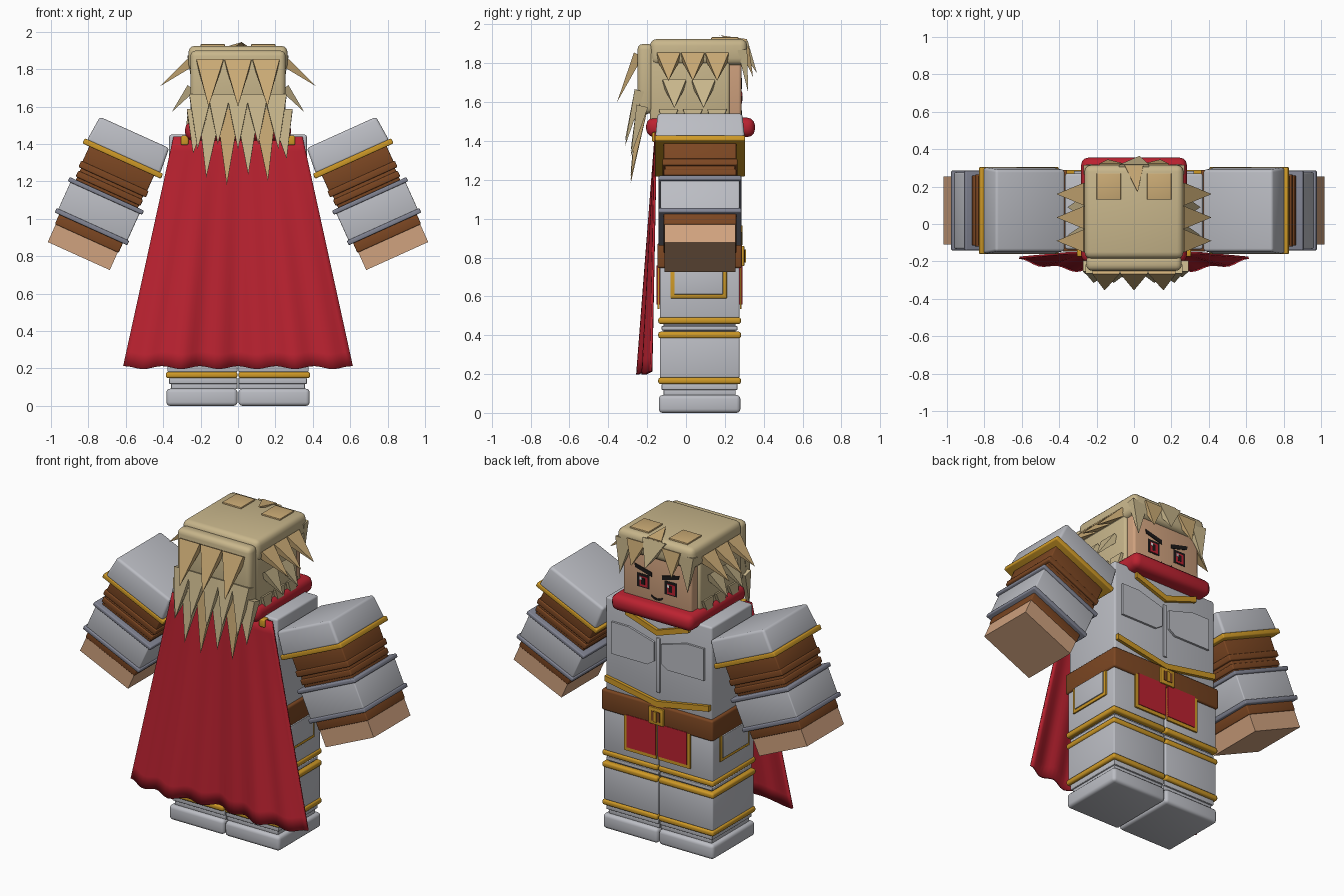
import bpy, bmesh, math
from mathutils import Vector, Matrix

cube = bpy.data.objects.get("Cube")
if cube:
    bpy.data.objects.remove(cube, do_unlink=True)


def material(name, r, g, b):
    m = bpy.data.materials.new(name)
    m.use_nodes = True
    m.diffuse_color = (r, g, b, 1)
    m.node_tree.nodes["Principled BSDF"].inputs["Base Color"].default_value = (r, g, b, 1)
    return m


SILVER = material("silver plate", .50, .51, .55)
STEEL = material("dark steel", .22, .23, .29)
GOLD = material("gold trim", .62, .32, .02)
BROWN = material("brown leather", .20, .062, .016)
RED = material("red cloth", .50, .016, .03)
SKIN = material("skin", .63, .36, .21)
HAIR = material("blond hair", .58, .47, .26)
TAN = material("tan hair", .60, .41, .18)
BLACK = material("black", .012, .01, .01)
WHITE = material("white", .85, .85, .85)
parts = []


def finish(name, bm, mat):
    bmesh.ops.recalc_face_normals(bm, faces=bm.faces)
    me = bpy.data.meshes.new(name)
    bm.to_mesh(me)
    bm.free()
    me.materials.append(mat)
    ob = bpy.data.objects.new(name, me)
    bpy.context.collection.objects.link(ob)
    parts.append(ob)
    return ob


def box(name, x, y, z, mat, bevel=.008, flare=1.0):
    """Rounded box from (low, high) ranges; flare widens the underside."""
    bm = bmesh.new()
    bmesh.ops.create_cube(bm, size=1)
    for v in bm.verts:
        f = flare if v.co.z < 0 else 1
        v.co = [(a + b) / 2 + c * (b - a) * k
                for (a, b), c, k in zip((x, y, z), v.co, (f, f, 1))]
    if bevel:
        bmesh.ops.bevel(bm, geom=bm.edges[:], offset=bevel, segments=3,
                        profile=.5, affect='EDGES')
    return finish(name, bm, mat)


def plate(name, pts, y0, y1, mat):
    """Outline in x and z, extruded along y."""
    bm = bmesh.new()
    f = bm.faces.new([bm.verts.new((x, y0, z)) for x, z in pts])
    r = bmesh.ops.extrude_face_region(bm, geom=[f])
    for v in r["geom"]:
        if isinstance(v, bmesh.types.BMVert):
            v.co.y = y1
    return finish(name, bm, mat)


def rect(x0, x1, z0, z1):
    return [(x0, z0), (x1, z0), (x1, z1), (x0, z1)]


def spike(name, base, tip, width, side, mat, thick=.04):
    """Pointed lock of hair with a flat rectangular root."""
    base, tip, side = Vector(base), Vector(tip), Vector(side)
    out = side.cross(tip - base).normalized() * thick / 2
    w = side * width / 2
    bm = bmesh.new()
    ring = [bm.verts.new(base + p) for p in (w + out, -w + out, -w - out, w - out)]
    top = bm.verts.new(tip)
    bm.faces.new(ring)
    for i in range(4):
        bm.faces.new((ring[i], ring[(i + 1) % 4], top))
    return finish(name, bm, mat)


X, Y = (1, 0, 0), (0, 1, 0)

# Legs: stacked layers, each (name, inset, z low, z high, colour, bevel)
LAYERS = [("foot", -.005, 0, .092, SILVER, .02), ("ankle_lower", .02, .09, .12, SILVER, .004),
          ("ankle_upper", .01, .118, .15, SILVER, .004), ("shin_lower_trim", -.008, .148, .182, GOLD, .012),
          ("shin", 0, .18, .39, SILVER, .008), ("shin_upper_trim", -.008, .384, .418, GOLD, .012),
          ("knee", .02, .41, .465, STEEL, .004), ("knee_plate", .01, .425, .447, SILVER, .004),
          ("thigh_trim", -.008, .458, .492, GOLD, .012), ("thigh", 0, .488, .75, SILVER, .008)]
for s, side in ((1, "left_"), (-1, "right_")):
    for name, i, z0, z1, mat, bev in LAYERS:
        box(side + name, sorted((s * .003, s * (.378 - i))), (-.135 + i, .275 - i), (z0, z1), mat, bev)
    xs = sorted((s * .37, s * .386))
    box(side + "hip_trim", xs, (-.08, .21), (.59, .75), GOLD, .003)
    box(side + "hip_plate", sorted((s * .37, s * .392)), (-.06, .19), (.61, .75), SILVER, .003)
    # Cloth flaps hanging under the belt, front and back
    for y, end in ((.277, "front"), (-.147, "back")):
        plate(side + end + "_flap_trim", rect(s * .008, s * .228, .535, .76), y, y + .01, GOLD)
        plate(side + end + "_flap", rect(s * .008, s * .208, .557, .76), y - .004, y + .014, RED)

# Torso, chest armour and belt
box("torso", (-.368, .368), (-.135, .27), (.85, 1.45), SILVER, .012)
box("belt", (-.386, .386), (-.148, .288), (.745, .875), BROWN, .012)
plate("chest_lower_trim", [(-.36, .965), (0, .9), (.36, .965), (.36, .93), (0, .865), (-.36, .93)],
      .265, .29, GOLD)
plate("collar_trim", [(-.22, 1.42), (0, 1.345), (.22, 1.42), (.22, 1.385), (0, 1.31), (-.22, 1.385)],
      .265, .29, GOLD)
box("chest_ridge", (-.013, .013), (.26, .28), (.95, 1.29), SILVER, .004)
for s, side in ((1, "left_"), (-1, "right_")):
    plate(side + "chest_plate", [(s * .025, 1.14), (s * .07, 1.11), (s * .32, 1.11), (s * .32, 1.31),
                                 (s * .2, 1.31), (s * .025, 1.26)], .265, .283, SILVER)
    box(side + "cape_clasp", sorted((s * .265, s * .305)), (-.175, -.13), (1.395, 1.445), GOLD)
box("buckle", (-.052, .052), (.28, .3), (.755, .86), GOLD, .004)
box("buckle_hole", (-.03, .03), (.285, .303), (.778, .838), BROWN, 0)
box("buckle_pin", (-.009, .009), (.285, .308), (.775, .84), GOLD, 0)

# Arms: layers (name, half width, half depth, distance from the top start, end, colour, flare)
ARM = [("shoulder_pad", .203, .218, 0, .145, SILVER, 1.06), ("shoulder_trim", .23, .232, .138, .168, GOLD, 1),
       ("upper_arm", .19, .187, .16, .262, BROWN, 1), ("sleeve_fold", .198, .193, .255, .292, BROWN, 1),
       ("elbow", .182, .18, .28, .37, BROWN, 1), ("elbow_fold", .19, .187, .31, .345, BROWN, 1),
       ("gauntlet_upper_band", .218, .213, .36, .385, STEEL, 1), ("gauntlet", .203, .203, .375, .55, SILVER, 1),
       ("gauntlet_lower_band", .213, .213, .54, .566, STEEL, 1), ("cuff", .187, .187, .56, .622, BROWN, 1),
       ("hand", .182, .182, .615, .725, SKIN, 1)]
for s, side in ((1, "left_"), (-1, "right_")):
    place = Matrix.Translation((s * .553, .072, 1.462)) @ Matrix.Rotation(-s * math.radians(24.3), 4, 'Y')
    for name, w, d, t0, t1, mat, flare in ARM:
        bev = 0 if name == "hand" else .015 if name == "shoulder_pad" else .007
        box(side + name, (-w, w), (-d, d), (-t1, -t0), mat, bev, flare).matrix_world = place

# Scarf and head
box("scarf", (-.283, .283), (-.205, .355), (1.42, 1.52), RED, .04)
box("head", (-.238, .238), (-.16, .285), (1.48, 1.85), SKIN, .015)

# Face painted as thin plates
for s, side in ((1, "left_"), (-1, "right_")):
    c = s * .095
    plate(side + "eye_outline", rect(c - .042, c + .042, 1.585, 1.67), .283, .287, BLACK)
    plate(side + "iris", rect(c - .03, c + .026, 1.592, 1.655), .284, .289, RED)
    plate(side + "pupil", rect(c - .012, c + .012, 1.605, 1.645), .284, .290, BLACK)
    plate(side + "glint", rect(c + .008, c + .022, 1.632, 1.65), .284, .291, WHITE)
    plate(side + "brow", [(s * .035, 1.668), (s * .15, 1.7), (s * .155, 1.725), (s * .035, 1.695)],
          .283, .289, BLACK)
arc = [math.radians(200 + 14 * i) for i in range(11)]
plate("mouth", [(.045 * math.cos(a), 1.56 + .03 * math.sin(a)) for a in arc] +
      [(.04 * math.cos(a), 1.565 + .022 * math.sin(a)) for a in reversed(arc)], .283, .288, BLACK)

# Hair mass
box("hair_cap", (-.265, .265), (-.185, .315), (1.79, 1.925), HAIR, .035)
box("hair_sides", (-.255, .255), (-.185, .225), (1.5, 1.86), HAIR, .015)
box("hair_back", (-.255, .255), (-.25, -.165), (1.54, 1.9), HAIR, .03)

# Locks on both sides of the head
for s, side in ((1, "left_"), (-1, "right_")):
    for y in (-.09, .035, .16):
        spike(side + "upper_side_lock", (s * .255, y, 1.835), (s * .415, y, 1.71), .12, Y, TAN, .05)
        spike(side + "neck_lock", (s * .25, y, 1.56), (s * .285, y - .01, 1.42), .1, Y, HAIR)
    for y in (-.06, .09):
        spike(side + "lower_side_lock", (s * .25, y, 1.7), (s * .355, y, 1.57), .12, Y, HAIR, .05)
    box(side + "top_tuft", sorted((s * .07, s * .2)), (.13, .27), (1.915, 1.934), TAN, .003)
    # Fringe locks framing the face
    spike(side + "temple_lock", (s * .215, .29, 1.87), (s * .235, .32, 1.65), .11, X, HAIR, .05)
    spike(side + "fringe_lock", (s * .12, .3, 1.88), (s * .14, .345, 1.73), .13, X, TAN, .05)
spike("centre_fringe_lock", (0, .29, 1.905), (.03, .365, 1.75), .16, X, HAIR, .06)
spike("crown_lock", (0, .31, 1.91), (.02, .17, 1.945), .1, X, TAN, .03)

# Locks down the back, in three layers
for x in (-.15, 0, .15):
    spike("upper_back_lock", (x, -.245, 1.845), (x * 1.05, -.355, 1.6), .145, X, TAN, .05)
for i, x in enumerate((-.2, -.1, 0, .1, .2)):
    spike("middle_back_lock", (x, -.24, 1.66), (x * 1.08, -.315, 1.37 + .03 * (i % 2)), .12, X, HAIR, .05)
for x, z in ((-.24, 1.35), (-.17, 1.22), (-.06, 1.18), (.055, 1.235), (.16, 1.2), (.26, 1.32)):
    spike("lower_back_lock", (x * .88, -.225, 1.58), (x, -.285, z), .125, X, TAN if z < 1.22 else HAIR, .06)

# Cape: flaring grid with folds that deepen toward the hem
bm = bmesh.new()
NU, NV = 48, 16
grid = []
for j in range(NV + 1):
    t = j / NV
    row = []
    for i in range(NU + 1):
        u = 2 * i / NU - 1
        fold = .012 * math.cos(u * 19) + .024 * math.cos(u * 6)
        hem = .008 * math.cos(u * 19) * t
        row.append(bm.verts.new((u * (.345 + .268 * t), -.155 - .06 * t + fold * t,
                                 1.44 - 1.235 * t + hem)))
    grid.append(row)
for a, b in zip(grid, grid[1:]):
    for i in range(NU):
        bm.faces.new((a[i], a[i + 1], b[i + 1], b[i]))
cape = finish("cape", bm, RED)
thickness = cape.modifiers.new("thickness", 'SOLIDIFY')
thickness.thickness = .012
thickness.offset = 0

# Smooth rounded edges, keep creases sharp
bpy.ops.object.select_all(action='DESELECT')
for ob in parts:
    ob.select_set(True)
bpy.context.view_layer.objects.active = cape
bpy.ops.object.shade_smooth_by_angle(angle=math.radians(35))
